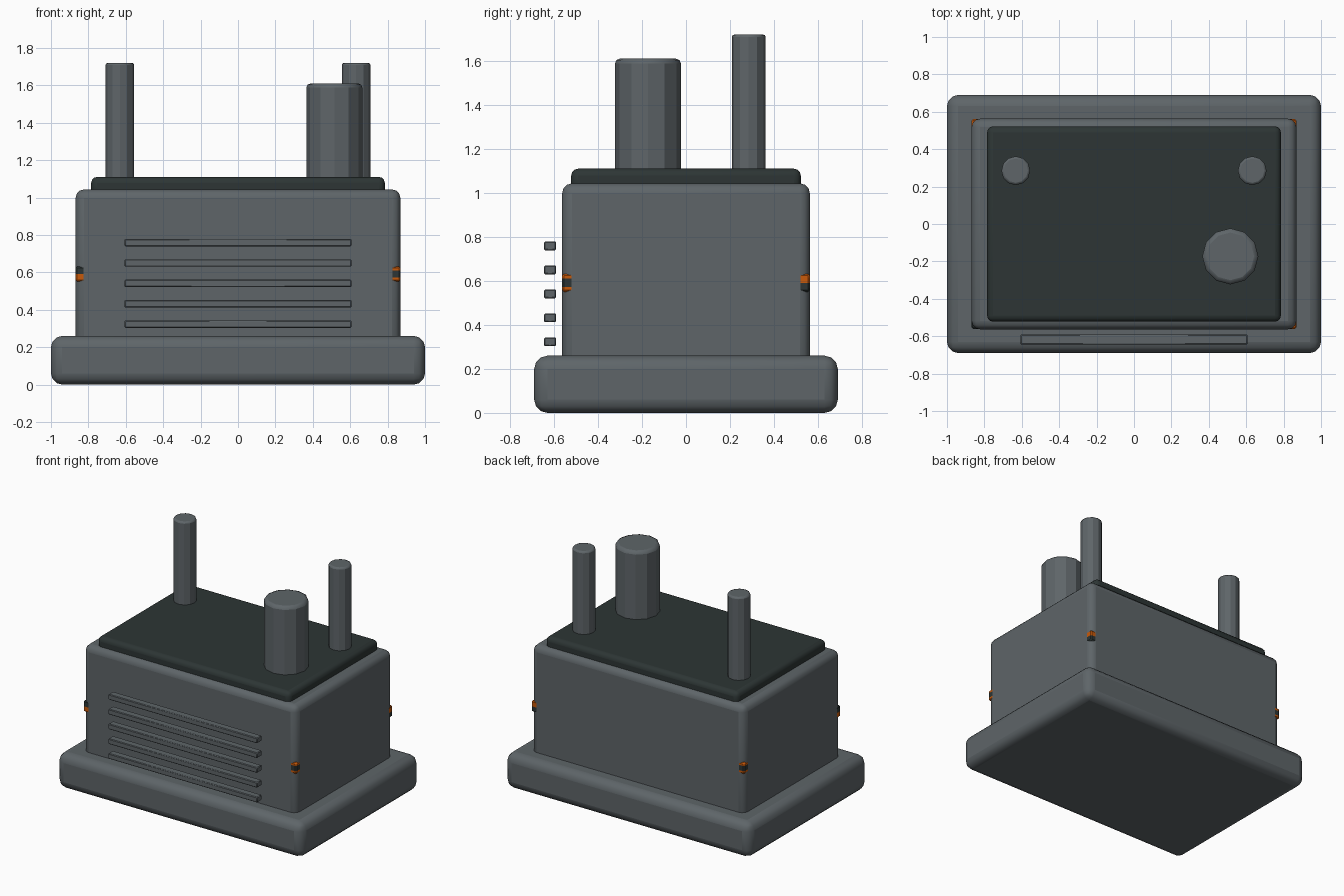
import bpy, bmesh, math
from mathutils import Matrix

if "Cube" in bpy.data.objects:
    bpy.data.objects.remove(bpy.data.objects["Cube"])


def material(name, rgb):
    m = bpy.data.materials.new(name)
    m.diffuse_color = (*rgb, 1)
    m.use_nodes = True
    m.node_tree.nodes["Principled BSDF"].inputs["Base Color"].default_value = m.diffuse_color
    return m


GREY = material("steel grey", (0.112, 0.130, 0.140))
DARK = material("dark green grey", (0.026, 0.036, 0.035))
ORANGE = material("warning orange", (0.58, 0.10, 0.003))


def finish(name, bm, mats, bevel, segments, smooth=True):
    me = bpy.data.meshes.new(name)
    bm.to_mesh(me)
    bm.free()
    ob = bpy.data.objects.new(name, me)
    bpy.context.collection.objects.link(ob)
    for m in mats:
        me.materials.append(m)
    if bevel:
        mod = ob.modifiers.new("soft edges", 'BEVEL')
        mod.width = bevel
        mod.segments = segments
        mod.limit_method = 'ANGLE'
        mod.angle_limit = math.radians(50)
    if smooth:
        bpy.ops.object.select_all(action='DESELECT')
        ob.select_set(True)
        bpy.context.view_layer.objects.active = ob
        bpy.ops.object.shade_smooth_by_angle(angle=math.radians(28))
    return ob


def box_mesh(x0, x1, y0, y1, z0, z1):
    bm = bmesh.new()
    bmesh.ops.create_cube(bm, size=1, matrix=Matrix.Translation(
        ((x0 + x1) / 2, (y0 + y1) / 2, (z0 + z1) / 2))
        @ Matrix.Diagonal((x1 - x0, y1 - y0, z1 - z0, 1)))
    return bm


def box(name, x, y, z, mat, bevel, segments=3):
    return finish(name, box_mesh(*x, *y, *z), [mat], bevel, segments)


def post(name, x, y, radius, z0, z1, bevel):
    bm = bmesh.new()
    bmesh.ops.create_cone(bm, cap_ends=True, segments=12, radius1=radius, radius2=radius,
                          depth=z1 - z0, matrix=Matrix.Translation((x, y, (z0 + z1) / 2)))
    return finish(name, bm, [GREY], bevel, 2)


# Stepped housing
box("base", (-1, 1), (-0.69, 0.69), (0, 0.26), GREY, 0.06)
box("body", (-0.868, 0.868), (-0.563, 0.563), (0.2, 1.043), GREY, 0.045)
box("top_plate", (-0.785, 0.785), (-0.522, 0.522), (1.0, 1.11), DARK, 0.032)

# Vent slats in front of the body
for i in range(5):
    z = 0.323 + 0.109 * i
    box(f"vent_slat_{i + 1}", (-0.607, 0.607), (-0.645, -0.59), (z - 0.02, z + 0.02),
        GREY, 0.005, 1)

# Posts and the wide stack
for side, label in ((-1, "left"), (1, "right")):
    post(f"{label}_post", side * 0.632, 0.285, 0.077, 1.05, 1.72, 0.012)
post("wide_stack", 0.515, -0.173, 0.15, 1.05, 1.61, 0.022)

# Warning band, flush with the walls so that it shows at the rounded corners
bm = box_mesh(-0.8675, 0.8675, -0.5625, 0.5625, 0.55, 0.632)
cuts = [((0, 0, z), (0, 0, 1)) for z in (0.572, 0.59, 0.61)]
cuts += [((0, 0, 0), (1, 0, 0)), ((0, 0, 0), (0, 1, 0))]
for co, no in cuts:
    bmesh.ops.bisect_plane(bm, geom=bm.verts[:] + bm.edges[:] + bm.faces[:],
                           plane_co=co, plane_no=no)
# Dark stripe sits at a different height on each corner
for f in bm.faces:
    x, y, z = f.calc_center_median()
    if x * y < 0:
        dark = 0.572 < z < 0.61
    elif x < 0:
        dark = z > 0.59
    else:
        dark = z < 0.59
    f.material_index = int(dark)
finish("warning_band", bm, [ORANGE, DARK], 0.008, 1)
